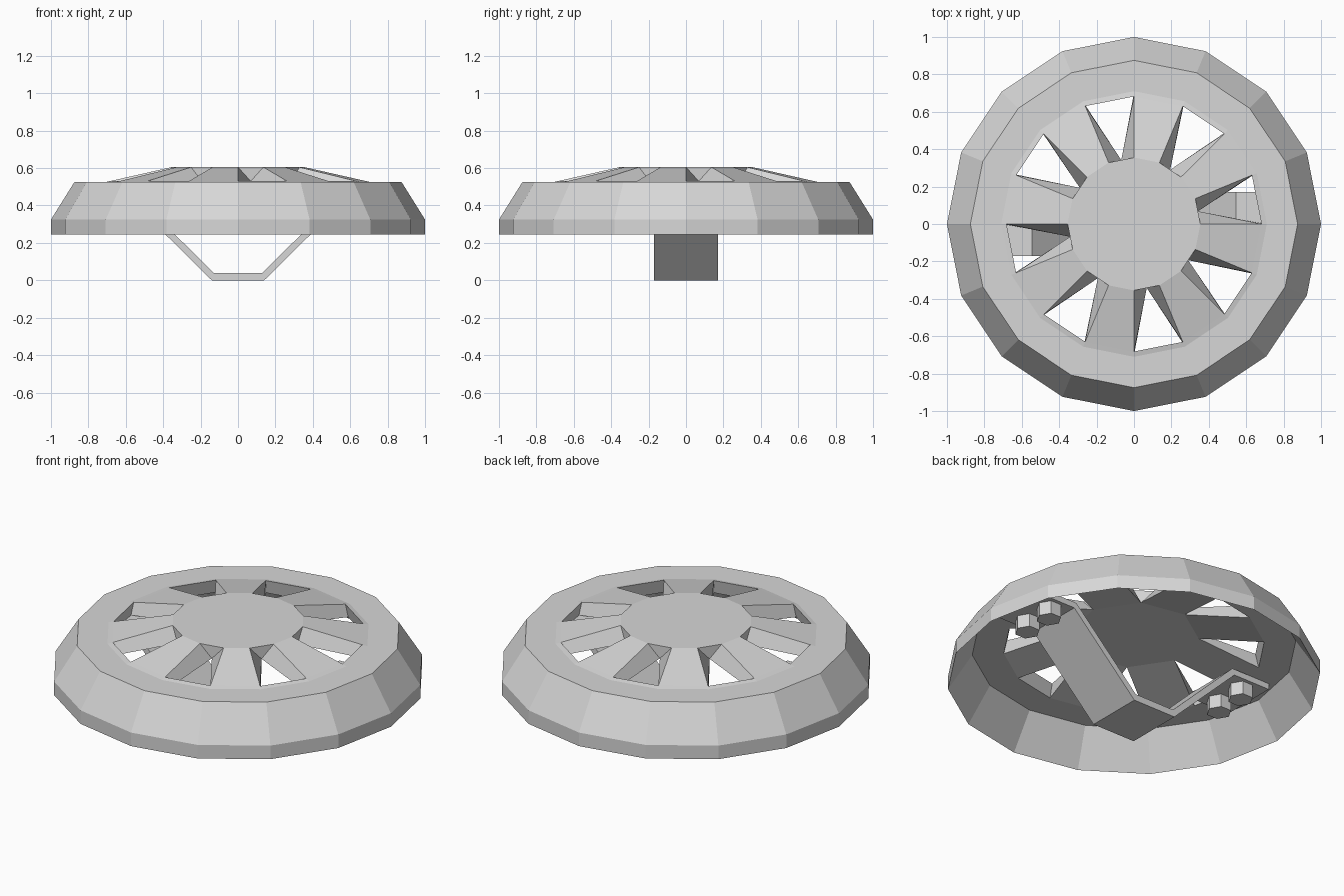
import bpy, bmesh, math
from math import cos, sin, pi
from mathutils import Matrix

cube = bpy.data.objects.get("Cube")
if cube:
    bpy.data.objects.remove(cube)

SIDES = 16
grey = bpy.data.materials.new("plain_grey")
grey.use_nodes = True
COLOR = (0.68, 0.68, 0.68, 1)
grey.diffuse_color = COLOR
grey.node_tree.nodes["Principled BSDF"].inputs["Base Color"].default_value = COLOR


def finish(bm, name):
    bmesh.ops.recalc_face_normals(bm, faces=bm.faces)
    mesh = bpy.data.meshes.new(name)
    bm.to_mesh(mesh)
    bm.free()
    mesh.materials.append(grey)
    obj = bpy.data.objects.new(name, mesh)
    bpy.context.collection.objects.link(obj)
    return obj


def ring(bm, r, z):
    return [bm.verts.new((r * cos(2 * pi * i / SIDES), r * sin(2 * pi * i / SIDES), z))
            for i in range(SIDES)]


def band(bm, a, b, sectors=range(SIDES)):
    for i in sectors:
        j = (i + 1) % SIDES
        bm.faces.new((a[i], a[j], b[j], b[i]))


# Domed disc: outer shell, spokes, windows and hollow underside
bm = bmesh.new()
lip = ring(bm, 1.0, 0.245)
shoulder = ring(bm, 1.0, 0.325)
rim = ring(bm, 0.875, 0.525)
crease = ring(bm, 0.71, 0.525)
outer = ring(bm, 0.682, 0.531)
hub = ring(bm, 0.355, 0.605)
under_rim = ring(bm, 0.87, 0.45)
under = ring(bm, 0.7, 0.45)
for a, b in ((lip, shoulder), (shoulder, rim), (rim, crease), (crease, outer),
             (lip, under_rim), (under_rim, under)):
    band(bm, a, b)
band(bm, outer, hub, range(1, SIDES, 2))
bm.faces.new(hub)

# Each window tapers down to a single point below the hub edge
tips = {}
for i in range(0, SIDES, 2):
    p = (hub[i].co + hub[i + 1].co) / 2
    tips[i] = bm.verts.new((p.x, p.y, 0.53))
for i, tip in tips.items():
    j, k = i + 1, (i + 2) % SIDES
    bm.faces.new((outer[i], outer[j], under[j], under[i]))
    bm.faces.new((hub[i], hub[j], tip))
    for s in (i, j):
        bm.faces.new((outer[s], hub[s], tip, under[s]))
    bm.faces.new((under[j], under[k], tips[k], tip))
bm.faces.new(list(tips.values()))
finish(bm, "shield_disc")

# Bent strap handle, extruded along y
half_low = [(0.14, 0.0), (0.56, 0.415), (0.8, 0.415)]
half_high = [(0.8, 0.45), (0.545, 0.45), (0.13, 0.04)]
right = half_low + half_high
outline = right + [(-x, z) for x, z in reversed(right)]
bm = bmesh.new()
face = bm.faces.new([bm.verts.new((x, -0.17, z)) for x, z in outline])
grown = bmesh.ops.extrude_face_region(bm, geom=[face])["geom"]
bmesh.ops.translate(bm, vec=(0, 0.34, 0),
                    verts=[v for v in grown if isinstance(v, bmesh.types.BMVert)])
finish(bm, "handle_strap")

# Hexagonal bolts holding the strap ends
for side, sx in (("left", 1), ("right", -1)):
    for place, sy in (("front", -1), ("back", 1)):
        bm = bmesh.new()
        bmesh.ops.create_cone(bm, cap_ends=True, segments=6, radius1=0.068,
                              radius2=0.068, depth=0.08,
                              matrix=Matrix.Rotation(pi / 6, 4, "Z"))
        bolt = finish(bm, f"bolt_{side}_{place}")
        bolt.location = (0.67 * sx, 0.09 * sy, 0.378)
